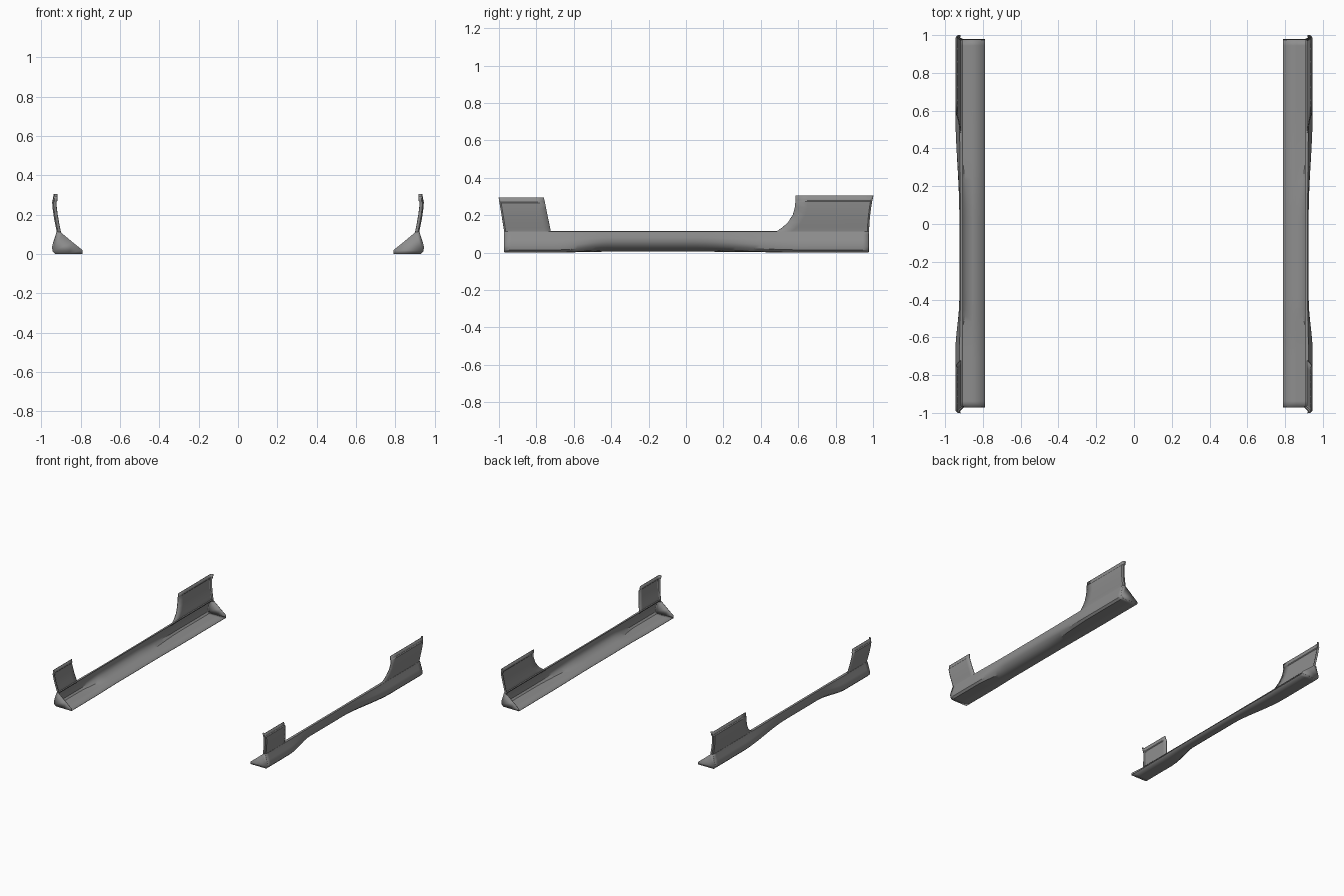
import bpy, bmesh, math

if "Cube" in bpy.data.objects:
    bpy.data.objects.remove(bpy.data.objects["Cube"])

grey = bpy.data.materials.new("dark_grey")
grey.diffuse_color = (.27, .27, .27, 1)
grey.use_nodes = True
grey.node_tree.nodes["Principled BSDF"].inputs["Base Color"].default_value = grey.diffuse_color


def smooth(a, b, v):
    t = max(0.0, min(1.0, (v - a) / (b - a)))
    return t * t * (3 - 2 * t)


def loft(name, rows_in, thickness):
    """Skin rows of points into a thin sheet, mirrored across x."""
    bm = bmesh.new()
    rows = [[bm.verts.new(p) for p in r] for r in rows_in]
    for a, b in zip(rows, rows[1:]):
        for i in range(len(a) - 1):
            bm.faces.new((a[i], a[i + 1], b[i + 1], b[i]))
    return finish(name, bm, thickness)


def finish(name, bm, thickness):
    bmesh.ops.recalc_face_normals(bm, faces=bm.faces)
    me = bpy.data.meshes.new(name)
    bm.to_mesh(me)
    bm.free()
    me.materials.append(grey)
    ob = bpy.data.objects.new(name, me)
    bpy.context.collection.objects.link(ob)
    s = ob.modifiers.new("thickness", 'SOLIDIFY')
    s.thickness = thickness
    s.offset = 0
    ob.modifiers.new("mirror", 'MIRROR')
    bpy.ops.object.select_all(action='DESELECT')
    bpy.context.view_layer.objects.active = ob
    ob.select_set(True)
    bpy.ops.object.shade_smooth_by_angle(angle=math.radians(32))
    return ob


# Sill: open shell of floor, bulged outer wall and top flange; tucked under mid-length
END = [(.79, .003), (.86, .003), (.928, .003), (.941, .016), (.944, .036),
       (.936, .065), (.926, .095), (.922, .112), (.905, .114)]
MID = [(.79, .007), (.855, .008), (.885, .016), (.912, .038), (.923, .060),
       (.923, .08), (.920, .098), (.918, .112), (.905, .114)]
rings = []
N = 60
Y0, Y1 = -.97, .977
for k in range(N + 1):
    y = Y0 + (Y1 - Y0) * k / N
    t = smooth(-.68, -.40, y) * (1 - smooth(.05, .60, y))
    rings.append([(a[0] + (b[0] - a[0]) * t, y, a[1] + (b[1] - a[1]) * t)
                  for a, b in zip(END, MID)])
loft("sill", rings, .004)

# Triangular plates closing the sill ends
for name, y in (("front_end_plate", Y0), ("rear_end_plate", Y1)):
    bm = bmesh.new()
    outline = END + [(.893, .104), (.84, .060), (.79, .02)]
    bm.faces.new([bm.verts.new((x, y, z)) for x, z in outline])
    finish(name, bm, .004)


# Upright fins: outward-leaning panel, stepped lip on top, end edge turned inward
PROFILE = [(.100, .918), (.115, .919), (.135, .923), (.16, .928), (.20, .935), (.24, .940),
           (.268, .942), (.274, .937), (.300, .936)]


def fin(name, outer_y, inner_y, top):
    rows = []
    for z, x in PROFILE:
        f = (z - .1) / .2
        yo, yi = outer_y(f), inner_y(f)
        s = 1 if yo > yi else -1
        zz = .1 + f * (top - .1)
        start = yo - s * .010
        row = [(x - .018, yo - s * .003, zz), (x - .005, yo - s * .003, zz)]
        row += [(x, start + (yi - start) * i / 6, zz) for i in range(7)]
        rows.append(row)
    loft(name, rows, .006)


fin("front_fin", lambda f: -.97 - .032 * f, lambda f: -.72 - .04 * f, .295)
fin("rear_fin", lambda f: .979 + .023 * f * f,
    lambda f: .585 - .125 * (1 - f) ** 3.2, .305)
